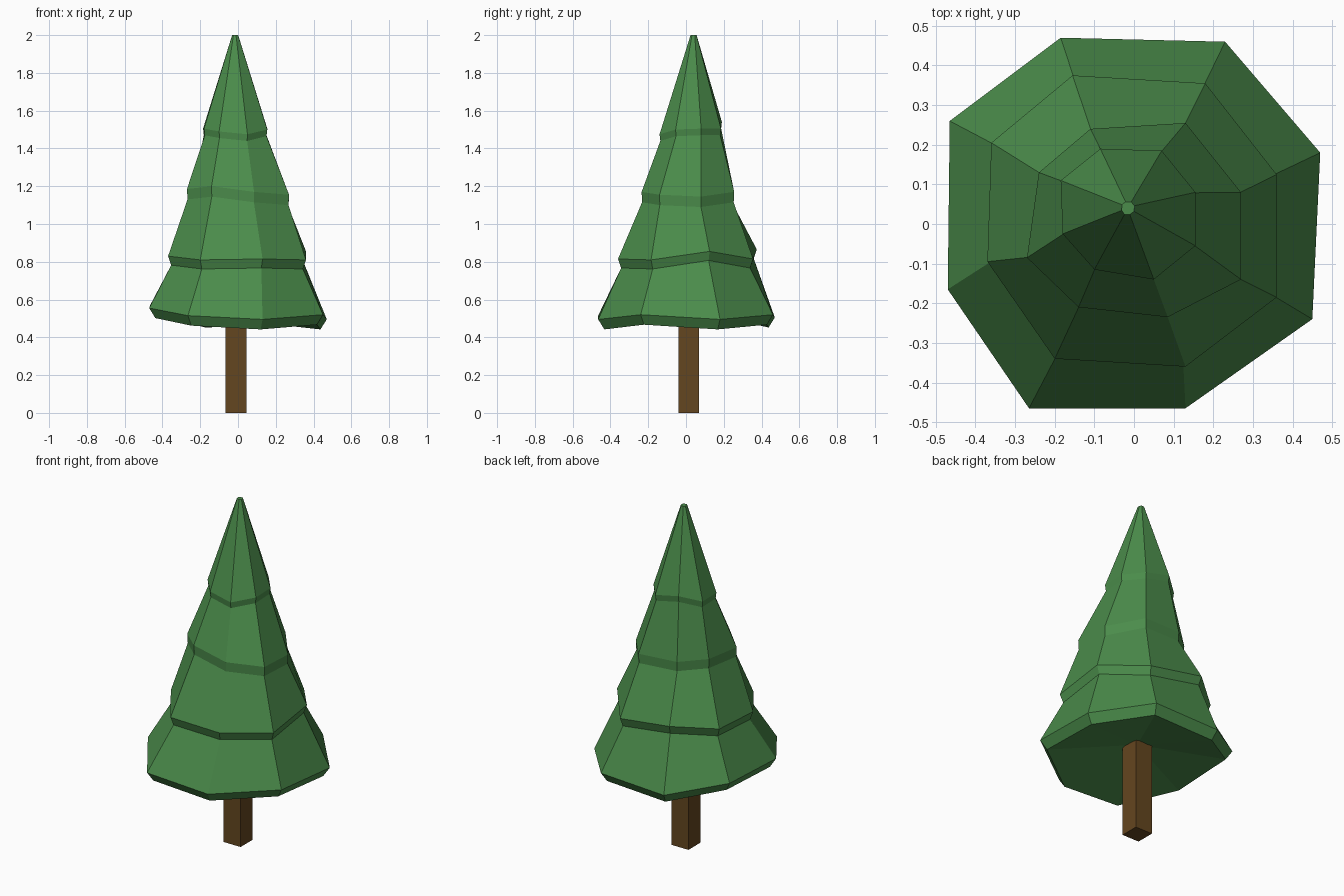
import bpy
import bmesh
from mathutils import Vector

default_cube = bpy.data.objects.get("Cube")
if default_cube:
    bpy.data.objects.remove(default_cube, do_unlink=True)


def make_material(name, colour):
    material = bpy.data.materials.new(name)
    material.use_nodes = True
    material.diffuse_color = colour
    material.node_tree.nodes["Principled BSDF"].inputs["Base Color"].default_value = colour
    return material


def finish(name, bm, material):
    bmesh.ops.recalc_face_normals(bm, faces=bm.faces)
    mesh = bpy.data.meshes.new(name)
    bm.to_mesh(mesh)
    bm.free()
    mesh.materials.append(material)
    part = bpy.data.objects.new(name, mesh)
    bpy.context.collection.objects.link(part)
    return part


leaf_green = make_material("leaf green", (0.07, 0.262, 0.07, 1))
bark_brown = make_material("bark brown", (0.127, 0.061, 0.014, 1))

# Hand-cut rims of the four tiers, widest first, counter-clockwise from +x
skirt_rim = [
    (0.47, 0.18, 0.495), (0.23, 0.46, 0.52), (-0.185, 0.47, 0.505), (-0.465, 0.26, 0.57),
    (-0.47, -0.165, 0.555), (-0.265, -0.465, 0.515), (0.13, -0.465, 0.495), (0.45, -0.24, 0.52),
]
lower_rim = [
    (0.36, 0.125, 0.855), (0.18, 0.355, 0.815), (-0.155, 0.375, 0.865), (-0.36, 0.205, 0.84),
    (-0.37, -0.095, 0.83), (-0.2, -0.34, 0.81), (0.13, -0.36, 0.815), (0.36, -0.185, 0.81),
]
upper_rim = [
    (0.27, 0.08, 1.145), (0.13, 0.255, 1.17), (-0.11, 0.24, 1.18), (-0.24, 0.13, 1.19),
    (-0.27, -0.085, 1.185), (-0.14, -0.21, 1.2), (0.085, -0.235, 1.17), (0.27, -0.14, 1.155),
]
crown_rim = [
    (0.155, 0.08, 1.505), (0.07, 0.185, 1.505), (-0.085, 0.19, 1.54), (-0.185, 0.11, 1.505),
    (-0.18, -0.025, 1.505), (-0.1, -0.115, 1.49), (0.05, -0.14, 1.475), (0.155, -0.055, 1.5),
]


def add_tier(bm, rim, inset, drop):
    """Return the tucked lower edge and the rim of one tier."""
    points = [Vector(point) for point in rim]
    centre = sum(points, Vector()) / len(points)
    lower_edge = []
    for point in points:
        tucked = centre.lerp(point, inset)
        lower_edge.append(bm.verts.new((tucked.x, tucked.y, point.z - drop)))
    return [lower_edge, [bm.verts.new(point) for point in points]]


# Foliage: stacked tiers joined into one shell with a blunt tip
bm = bmesh.new()
rings = []
for rim, inset, drop in [(skirt_rim, 0.93, 0.053), (lower_rim, 0.955, 0.048),
                         (upper_rim, 0.99, 0.055), (crown_rim, 0.975, 0.035)]:
    rings += add_tier(bm, rim, inset, drop)
rings.append([bm.verts.new((x * 0.034 - 0.015, y * 0.034 + 0.04, 2)) for x, y, z in skirt_rim])
sides = len(skirt_rim)
for lower, upper in zip(rings, rings[1:]):
    for i in range(sides):
        j = (i + 1) % sides
        bm.faces.new((lower[i], lower[j], upper[j], upper[i]))
bm.faces.new(rings[-1])

# Hollowed underside rising towards the trunk
hollow = bm.verts.new((-0.01, 0.015, 0.55))
for i in range(sides):
    bm.faces.new((rings[0][i], hollow, rings[0][(i + 1) % sides]))
finish("foliage", bm, leaf_green)

# Trunk: plain square post running up into the foliage
bm = bmesh.new()
bmesh.ops.create_cube(bm, size=1)
bmesh.ops.scale(bm, vec=(0.11, 0.11, 0.56), verts=bm.verts)
bmesh.ops.translate(bm, vec=(-0.01, 0.015, 0.28), verts=bm.verts)
finish("trunk", bm, bark_brown)
